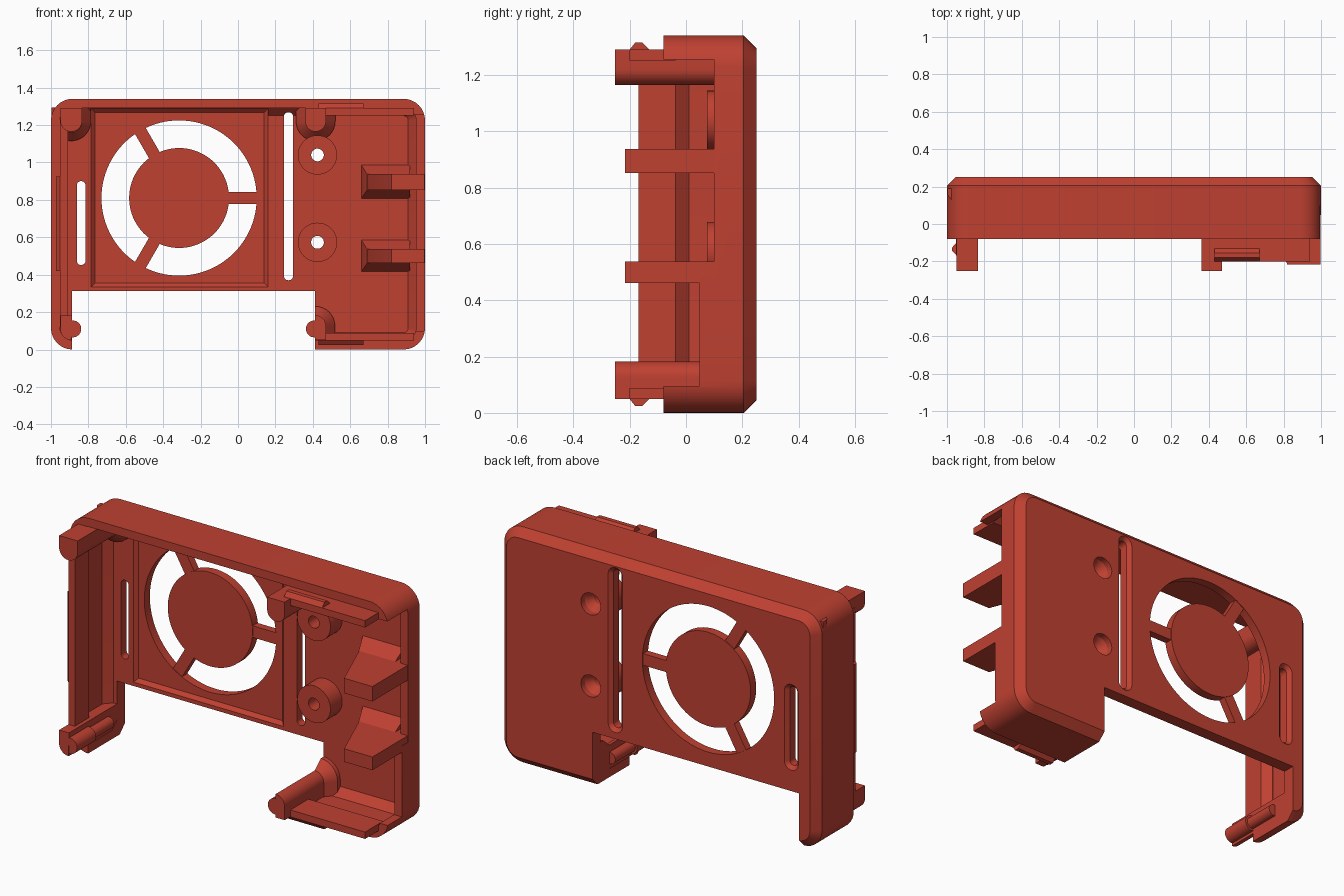
import bpy, bmesh, math

if "Cube" in bpy.data.objects:
    bpy.data.objects.remove(bpy.data.objects["Cube"])

red = bpy.data.materials.new("brick_red")
red.diffuse_color = (0.52, 0.052, 0.031, 1)
red.use_nodes = True
red.node_tree.nodes["Principled BSDF"].inputs["Base Color"].default_value = red.diffuse_color


def rrect(x0, x1, z0, z1, r=0.0, n=8):
    """Rounded rectangle outline; plain rectangle when r is 0."""
    if r <= 0:
        return [(x1, z1), (x0, z1), (x0, z0), (x1, z0)]
    pts = []
    for k, (cx, cz) in enumerate([(x1 - r, z1 - r), (x0 + r, z1 - r),
                                  (x0 + r, z0 + r), (x1 - r, z0 + r)]):
        for i in range(n + 1):
            a = math.pi / 2 * (k + i / n)
            pts.append((cx + r * math.cos(a), cz + r * math.sin(a)))
    return pts


def arc(cx, cz, r, a0, a1, n=16):
    return [(cx + r * math.cos(math.radians(a0 + (a1 - a0) * i / n)),
             cz + r * math.sin(math.radians(a0 + (a1 - a0) * i / n))) for i in range(n + 1)]


def circle(cx, cz, r, n=64):
    return arc(cx, cz, r, 0, 360, n)[:-1]


def loft(name, rings, axis='y'):
    """Solid through outlines (points, depth); depth runs along y, or z for 'z'."""
    bm = bmesh.new()
    loops = []
    for pts, d in rings:
        loops.append([bm.verts.new((a, d, b) if axis == 'y' else (a, b, d)) for a, b in pts])
    bm.faces.new(loops[0])
    bm.faces.new(loops[-1])
    m = len(loops[0])
    for p, q in zip(loops, loops[1:]):
        for i in range(m):
            j = (i + 1) % m
            bm.faces.new((p[i], p[j], q[j], q[i]))
    bmesh.ops.recalc_face_normals(bm, faces=bm.faces)
    me = bpy.data.meshes.new(name)
    bm.to_mesh(me)
    bm.free()
    me.materials.append(red)
    ob = bpy.data.objects.new(name, me)
    bpy.context.collection.objects.link(ob)
    return ob


def prism(name, pts, d0, d1, axis='y'):
    return loft(name, [(pts, d0), (pts, d1)], axis)


def boolean(target, tool, op='DIFFERENCE'):
    mod = target.modifiers.new("bool", 'BOOLEAN')
    mod.operation, mod.solver, mod.object = op, 'EXACT', tool
    bpy.context.view_layer.objects.active = target
    bpy.ops.object.modifier_apply(modifier=mod.name)
    bpy.data.objects.remove(tool)


def inset(d):
    return rrect(-1 + d, 1 - d, d, 1.34 - d, 0.115 - d)


# Tray shell with chamfered back edge and chamfered cavity
shell = loft("shell", [(inset(0), -0.08), (inset(0), 0.205), (inset(0.045), 0.25)])
boolean(shell, loft("cavity", [(inset(0.048), -0.2), (inset(0.048), 0.135), (inset(0.09), 0.18)]))

# Screw standoffs with countersunk through holes
for z in (1.04, 0.573):
    boolean(shell, prism("standoff", circle(0.425, z, 0.105, 40), 0.075, 0.2), 'UNION')
    boolean(shell, loft("screw_hole", [(circle(0.425, z, r, 32), y) for r, y in
                                       ((0.034, 0), (0.034, 0.17), (0.062, 0.215), (0.062, 0.3))]))

# Square fan seat and round fan opening
boolean(shell, loft("fan_seat", [(rrect(-0.785, 0.16, 0.335, 1.288), 0.1),
                                 (rrect(-0.785, 0.16, 0.335, 1.288), 0.18),
                                 (rrect(-0.765, 0.14, 0.355, 1.268), 0.2)]))
FX, FZ = -0.315, 0.81
boolean(shell, prism("fan_opening", circle(FX, FZ, 0.415, 96), 0.1, 0.3))

# Vent slots, flared towards the back
for x0, x1, z0, z1 in ((-0.862, -0.815, 0.452, 0.9), (0.245, 0.295, 0.37, 1.268)):
    boolean(shell, loft("slot", [(rrect(x0 - g, x1 + g, z0 - g, z1 + g, (x1 - x0) / 2 + g - 0.001), y)
                                 for g, y in ((0, 0.1), (0, 0.23), (0.02, 0.25), (0.02, 0.3))]))

# Large bottom notch and the port openings in the right wall
boolean(shell, prism("bottom_notch", rrect(-0.888, 0.413, -0.2, 0.313), -0.3, 0.4))
boolean(shell, prism("upper_port", rrect(0.9, 1.1, 0.5, 1.255), -0.3, 0.1))
boolean(shell, prism("lower_port", rrect(0.9, 1.1, 0.095, 0.5), -0.3, 0.048))

# Fan hub and three spokes
prism("fan_hub", circle(FX, FZ, 0.267, 80), 0.2, 0.25)
for k in range(3):
    a = math.radians(120 * k)
    c, s = math.cos(a), math.sin(a)
    bar = [(0.25, -0.033), (0.425, -0.033), (0.425, 0.033), (0.25, 0.033)]
    prism("fan_spoke", [(FX + u * c - v * s, FZ + u * s + v * c) for u, v in bar], 0.203, 0.246)

# Port divider fingers with flared bases
for z0, z1 in ((0.853, 0.938), (0.462, 0.537)):
    prism("finger", [(0.66, 0.2), (0.66, 0.18), (0.82, -0.217), (0.998, -0.217), (0.998, 0.2)],
          z0, z1, 'z')
    loft("finger_base", [(rrect(0.66, 0.92, z0 - 0.045, z1 + 0.048), 0.19),
                         (rrect(0.66, 0.92, z0 - 0.045, z1 + 0.048), 0.18),
                         (rrect(0.69, 0.92, z0, z1), 0.1)])

# Upper locating posts with flared feet
for x, x0, x1 in ((-0.888, -0.95, -0.833), (0.415, 0.36, 0.47)):
    r = (x1 - x0) / 2
    cx = (x0 + x1) / 2
    prism("upper_post", [(x1, 1.29), (x0, 1.29)] + arc(cx, 1.165 + r, r, 180, 360), -0.252, 0.19)
    loft("upper_post_foot", [([(cx + w, 1.295), (cx - w, 1.295)] + arc(cx, 1.22, w, 180, 360), y)
                             for w, y in ((r, 0.1), (0.105, 0.155), (0.105, 0.19))])

# Lower posts with side pins
prism("lower_left_post", [(-0.888, 0.183), (-0.95, 0.183)] + arc(-0.89, 0.11, 0.06, 180, 270),
      -0.252, 0.19)
prism("lower_right_post", [(0.413, 0.05), (0.47, 0.05)] + arc(0.413, 0.126, 0.057, 0, 90),
      -0.252, 0.19)
loft("lower_right_post_foot", [([(0.413, 0.04), (0.413 + w, 0.04)] + arc(0.413, 0.126, w, 0, 90), y)
                               for w, y in ((0.057, 0.1), (0.105, 0.155), (0.105, 0.19))])
for x in (-0.883, 0.408):
    prism("pin_tip", circle(x, 0.11, 0.045, 32), -0.25, -0.08)
    prism("pin_shaft", circle(x, 0.11, 0.033, 32), -0.1, 0.1)

# Inner lip on the left wall with its snap ridge
loft("left_lip", [(rrect(-0.951, x1, 0.12, 1.23), y)
                  for x1, y in ((-0.91, -0.168), (-0.91, -0.038), (-0.949, 0.01))])
loft("left_ridge", [(rrect(x0, -0.94, 0.42, 0.925), y)
                    for x0, y in ((-0.949, -0.168), (-0.972, -0.145), (-0.972, -0.125), (-0.949, -0.1))])

# Lips and snap ridges along the top and bottom walls, mirrored about mid height
for flip in (False, True):
    def band(x0, x1, z0, z1):
        return rrect(x0, x1, 1.34 - z1, 1.34 - z0) if flip else rrect(x0, x1, z0, z1)
    side = "bottom" if flip else "top"
    loft(side + "_lip", [(band(0.44, x1, z0, 1.291), y)
                         for x1, z0, y in ((0.94, 1.252, -0.2), (0.94, 1.252, -0.038), (0.94, 1.289, 0.01))])
    loft(side + "_ridge", [(band(0.43, 0.67, 1.27, z1), y)
                           for z1, y in ((1.291, -0.2), (1.316, -0.18), (1.316, -0.155), (1.291, -0.13))])

# Smooth the curved faces, keep edges sharp
for ob in bpy.context.scene.objects:
    ob.select_set(True)
bpy.context.view_layer.objects.active = shell
bpy.ops.object.shade_smooth_by_angle(angle=math.radians(25))
